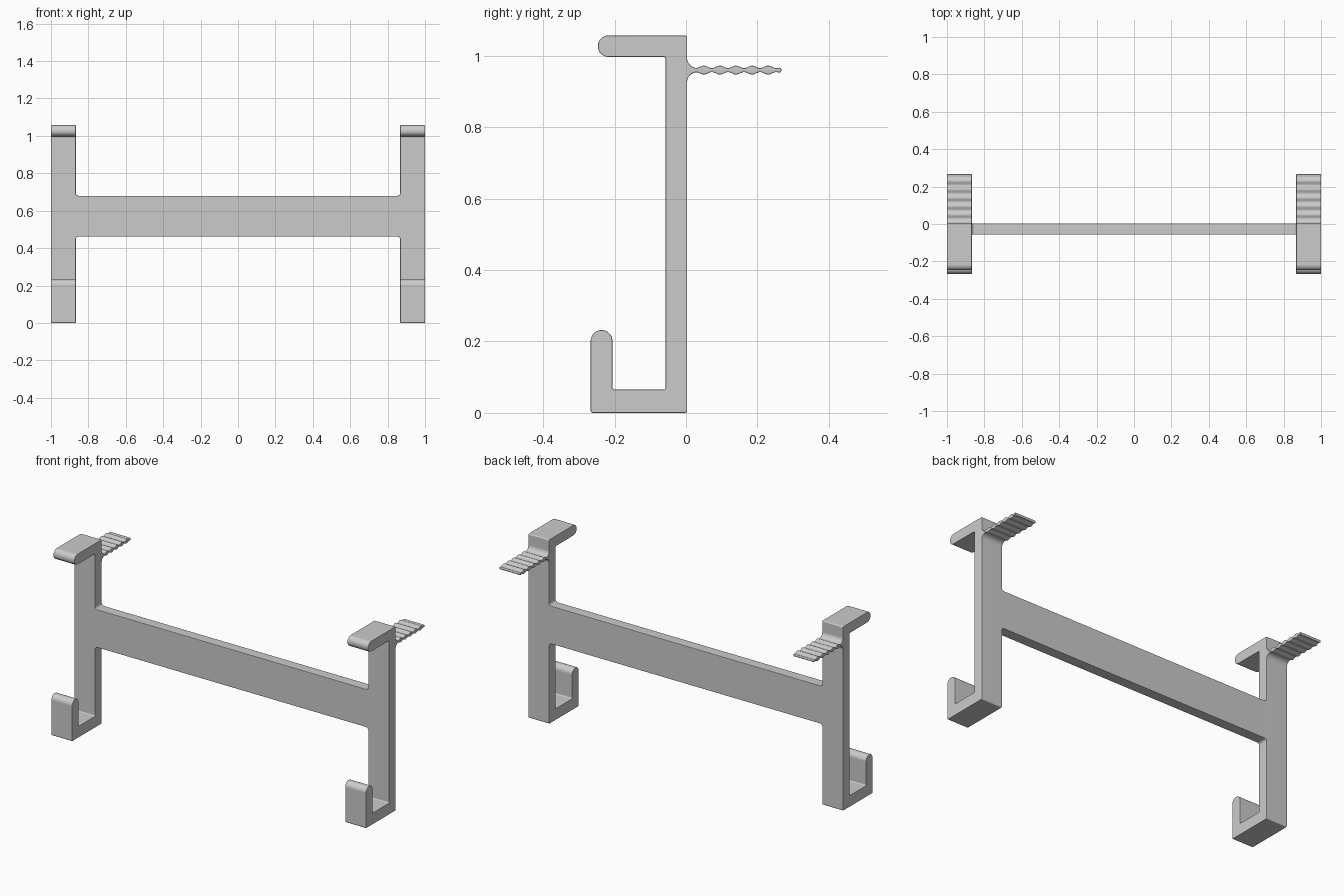
import bpy, bmesh, math
from mathutils import Vector

cube = bpy.data.objects.get("Cube")
if cube:
    bpy.data.objects.remove(cube, do_unlink=True)

grey = bpy.data.materials.new("plain_grey")
grey.use_nodes = True
GREY = (0.6, 0.6, 0.6, 1)
grey.diffuse_color = GREY
grey.node_tree.nodes["Principled BSDF"].inputs["Base Color"].default_value = GREY


def quarter(first, last, steps=8):
    """Angles in radians between two angles in degrees."""
    return [math.radians(first + (last - first) * k / steps) for k in range(steps + 1)]


def slab(name, pairs, place, thickness):
    """Flat strip between paired edge points, thickened, with softened rims."""
    bm = bmesh.new()
    rows = [[bm.verts.new(place(*p)) for p in pair] for pair in pairs]
    for (a, b), (c, d) in zip(rows, rows[1:]):
        bm.faces.new((a, c, d, b))
    mesh = bpy.data.meshes.new(name)
    bm.to_mesh(mesh)
    bm.free()
    mesh.materials.append(grey)
    obj = bpy.data.objects.new(name, mesh)
    bpy.context.collection.objects.link(obj)

    bpy.ops.object.select_all(action="DESELECT")
    bpy.context.view_layer.objects.active = obj
    obj.select_set(True)
    solid = obj.modifiers.new("thickness", "SOLIDIFY")
    solid.thickness, solid.offset = thickness, 0
    bevel = obj.modifiers.new("soft_rims", "BEVEL")
    bevel.width, bevel.segments = 0.003, 2
    bevel.limit_method, bevel.angle_limit = "ANGLE", math.radians(60)
    bevel.use_clamp_overlap = False
    for mod in (solid, bevel):
        bpy.ops.object.modifier_apply(modifier=mod.name)
    bpy.ops.object.shade_smooth_by_angle(angle=math.radians(35))
    flat = obj.modifiers.new("flat_sides", "WEIGHTED_NORMAL")
    flat.keep_sharp = True


BACK, POST, TOP = 0.003, -0.057, 1.057
INNER, WIDTH = 0.867, 0.133
FLOOR, CEILING = 0.065, 0.997


def turn(outer, inner, n0, n1, r=0.006):
    """Paired rounded corners where the strip turns from side n0 to side n1."""
    n0, n1 = Vector(n0), Vector(n1)
    shifts = [r * (n0 * math.cos(t) + n1 * math.sin(t) - n0 - n1)
              for t in quarter(0, 90)]
    return [(Vector(outer) + s, Vector(inner) + s) for s in shifts]


# Clip side: rounded hook, foot, post and rounded top arm
hook_y, hook_z, hook_r = -0.2365, 0.2015, 0.0305
arm_y, arm_z, arm_r = -0.217, 1.027, 0.03
clip = [((hook_y - hook_r * math.sin(t), hook_z + hook_r * math.cos(t)),
         (hook_y + hook_r * math.sin(t), hook_z + hook_r * math.cos(t)))
        for t in quarter(9, 90)]
clip += turn((-0.267, 0), (-0.206, FLOOR), (-1, 0), (0, -1))
clip += turn((BACK, 0), (POST, FLOOR), (0, -1), (1, 0))
clip += turn((BACK, TOP), (POST, CEILING), (1, 0), (0, 1))
clip += [((arm_y - arm_r * math.sin(t), arm_z + arm_r * math.cos(t)),
          (arm_y - arm_r * math.sin(t), arm_z - arm_r * math.cos(t)))
         for t in quarter(0, 81)]

# Ribbed tab: flared root, wavy edges and blunt tip as (y, half height)
TAB_Z, PITCH, FLARE, ROOT = 0.96, 0.045, 0.028, 0.006
tab = [(BACK - 0.01, ROOT + FLARE)]
tab += [(BACK + FLARE * (1 - math.cos(t)), ROOT + FLARE * (1 - math.sin(t)))
        for t in quarter(0, 90)]
for k in range(1, 49):
    y = BACK + FLARE + 0.0047 * k
    tab.append((y, 0.009 + 0.0035 * math.cos(math.tau * (y - 0.05) / PITCH)))
tab += [(0.263, 0.007), (0.267, 0.005)]
tab = [((y, TAB_Z - h), (y, TAB_Z + h)) for y, h in tab]

for side, sign in (("left", 1), ("right", -1)):
    middle = sign * (INNER + WIDTH / 2)
    for part, pairs in (("clip", clip), ("tab", tab)):
        slab(f"{side}_{part}", pairs, lambda y, z: (middle, y, z), WIDTH)

# Crossbar flaring into the posts with small fillets
LOW, HIGH, R = 0.462, 0.68, 0.014
half = [(INNER - R * (1 - math.cos(t)), R * (1 - math.sin(t))) for t in quarter(90, 0)]
half.append((INNER + 0.008, R))
ends = [(-x, f) for x, f in reversed(half)] + half
slab("crossbar", [((x, LOW - f), (x, HIGH + f)) for x, f in ends],
     lambda x, z: (x, (BACK + POST) / 2, z), BACK - POST)
